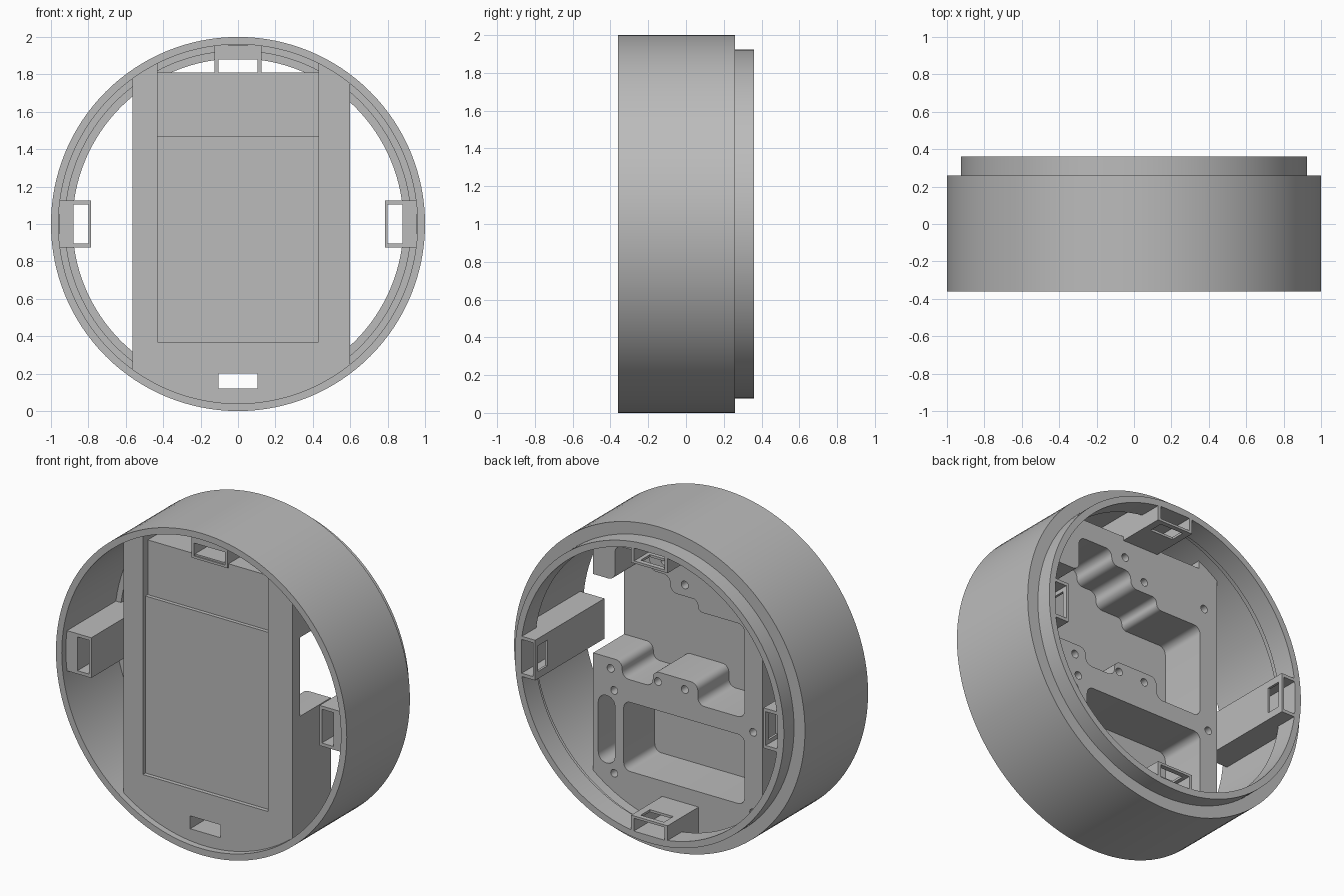
import bpy, bmesh, math
from mathutils import Matrix, Vector

cube = bpy.data.objects.get("Cube")
if cube:
    bpy.data.objects.remove(cube, do_unlink=True)

grey = bpy.data.materials.new("plain grey")
grey.use_nodes = True
colour = (0.5, 0.5, 0.5, 1)
grey.diffuse_color = colour
grey.node_tree.nodes["Principled BSDF"].inputs["Base Color"].default_value = colour


def finish(name, bm):
    bmesh.ops.recalc_face_normals(bm, faces=bm.faces)
    mesh = bpy.data.meshes.new(name)
    bm.to_mesh(mesh)
    bm.free()
    mesh.materials.append(grey)
    obj = bpy.data.objects.new(name, mesh)
    bpy.context.scene.collection.objects.link(obj)
    return obj


def prism(name, points, y0, y1):
    """Extrude an (x, z) outline from y0 to y1."""
    bm = bmesh.new()
    face = bm.faces.new([bm.verts.new((x, y0, z)) for x, z in points])
    ext = bmesh.ops.extrude_face_region(bm, geom=[face])["geom"]
    verts = [v for v in ext if isinstance(v, bmesh.types.BMVert)]
    bmesh.ops.translate(bm, vec=(0, y1 - y0, 0), verts=verts)
    return finish(name, bm)


def rect(x0, x1, z0, z1):
    return [(x0, z0), (x1, z0), (x1, z1), (x0, z1)]


def circle(x, z, r, n):
    return [(x + r * math.cos(i * math.tau / n), z + r * math.sin(i * math.tau / n))
            for i in range(n)]


def rounded(points, r, steps=6):
    """Replace each right-angled corner by an arc."""
    out = []
    for i, p in enumerate(points):
        p = Vector(p)
        a = Vector(points[i - 1]) - p
        b = Vector(points[(i + 1) % len(points)]) - p
        rad = min(r, a.length * 0.48, b.length * 0.48)
        a, b = a.normalized() * rad, b.normalized() * rad
        for k in range(steps + 1):
            t = k / steps * math.pi / 2
            q = p + a * (1 - math.sin(t)) + b * (1 - math.cos(t))
            out.append((q.x, q.y))
    return out


def boolean(obj, tool, operation="DIFFERENCE"):
    mod = obj.modifiers.new("cut", "BOOLEAN")
    mod.operation, mod.object, mod.solver = operation, tool, "EXACT"
    graph = bpy.context.evaluated_depsgraph_get()
    mesh = bpy.data.meshes.new_from_object(obj.evaluated_get(graph))
    obj.modifiers.clear()
    obj.data = mesh
    bpy.data.objects.remove(tool, do_unlink=True)


def smooth(obj):
    bpy.ops.object.select_all(action="DESELECT")
    obj.select_set(True)
    bpy.context.view_layer.objects.active = obj
    bpy.ops.object.shade_smooth_by_angle(angle=math.radians(30))


# Outer ring with a narrower rear lip and a stepped inner wall
profile = [(1, -.36), (1, .26), (.925, .26), (.925, .36), (.885, .36),
           (.885, .22), (.925, .22), (.925, .16), (.96, .16), (.96, -.36)]
bm = bmesh.new()
loop = [bm.verts.new((r, y, 1)) for r, y in profile]
edges = [bm.edges.new((loop[i - 1], loop[i])) for i in range(len(loop))]
bmesh.ops.spin(bm, geom=loop + edges, cent=(0, 0, 1), axis=(0, 1, 0),
               angle=math.tau, steps=128)
bmesh.ops.remove_doubles(bm, verts=bm.verts, dist=0.0005)
smooth(finish("outer_ring", bm))

# Central block, trimmed to the ring
FRONT, WEB, REAR = -.32, -.25, .055
block = prism("central_block", circle(0, 1, .97, 128), FRONT, REAR)
boolean(block, prism("trim", rect(-.565, .6, -.1, 2.1), -.5, .5), "INTERSECT")

# Front recess, deeper above the ledge, and the open top
boolean(block, prism("cut", rect(-.43, .43, .37, 1.9), -.5, -.295))
boolean(block, prism("cut", rect(-.43, .43, 1.47, 1.9), -.5, -.272))
boolean(block, prism("cut", rect(-.43, .43, 1.81, 2.1), -.5, .5))

# Rear cavity, open on one side, running around the screw bosses
cavity = [(.75, 1.47), (.45, 1.47), (.45, 1.69), (.21, 1.69), (.21, 1.6),
          (.07, 1.6), (.07, 1.5), (-.12, 1.5), (-.12, 1.43), (-.44, 1.43),
          (-.44, .85), (-.12, .85), (-.12, .98), (.19, .98), (.19, .88),
          (.4, .88), (.4, .98), (.75, .98)]
boolean(block, prism("cut", rounded(cavity, .045), WEB, .3))

# Lower rear pockets
boolean(block, prism("cut", rounded(rect(-.44, .39, .31, .74), .045), WEB, .3))
boolean(block, prism("cut", rounded(rect(.45, .565, .32, .74), .056), WEB, .3))

# Bottom latch opening
boolean(block, prism("cut", rect(-.105, .105, .12, .2), -.5, .5))

# Screw holes
for x, z in [(.11, 1.68), (-.03, 1.57), (-.47, 1.56), (.48, .915), (.455, .785),
             (.155, .92), (-.03, .92), (-.5, .78), (.455, .27), (-.5, .28)]:
    boolean(block, prism("cut", circle(x, z, .024, 20), -.1, .3))
smooth(block)

# Four hollow latch sockets around the ring
for name, turn, front in [("left_socket", 0, -.32), ("top_socket", 90, -.28),
                          ("right_socket", 180, -.32), ("bottom_socket", 270, -.3)]:
    socket = prism(name, rect(.785, .9, .875, 1.125), front, .36)
    boolean(socket, prism("root", rect(.84, .957, .875, 1.125), front, .2), "UNION")
    boolean(socket, prism("cut", rect(.8, .88, .895, 1.105), -.5, .5))
    boolean(socket, prism("cut", rect(.7, .85, .92, 1.08), .24, .33))
    centre = Matrix.Translation((0, 0, 1))
    socket.data.transform(centre @ Matrix.Rotation(-math.radians(turn), 4, "Y")
                          @ centre.inverted())
